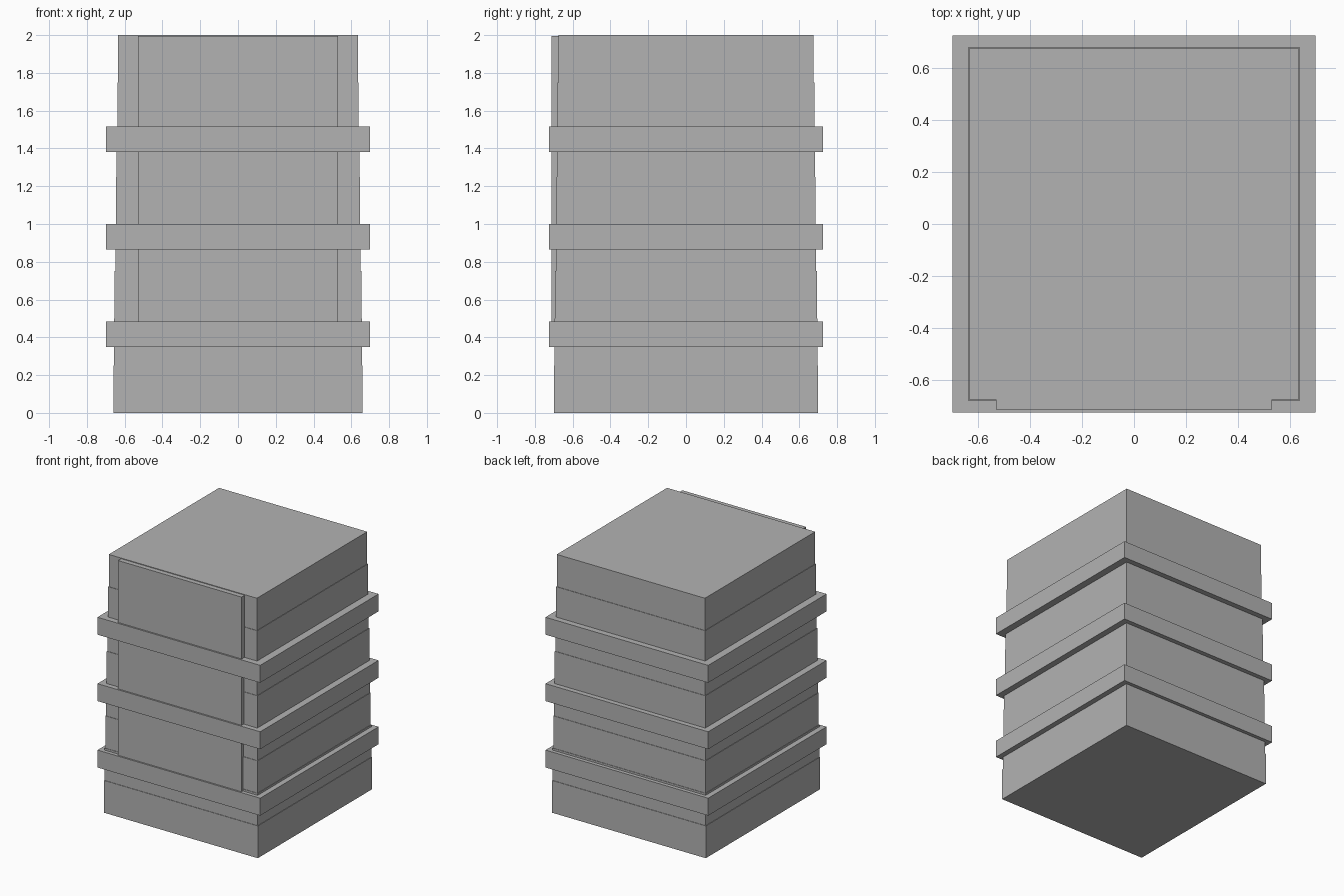
import bpy
import bmesh
from mathutils import Matrix, Vector

if "Cube" in bpy.data.objects:
    bpy.data.objects.remove(bpy.data.objects["Cube"], do_unlink=True)

# Single plain grey
GREY = (0.45, 0.45, 0.45, 1.0)
grey = bpy.data.materials.new("plain_grey")
grey.use_nodes = True
grey.diffuse_color = GREY
grey.node_tree.nodes["Principled BSDF"].inputs["Base Color"].default_value = GREY


def box(name, half_x, y_min, y_max, z_min, z_max):
    """Flat-faced box, symmetric in x."""
    bm = bmesh.new()
    size = Vector((half_x * 2, y_max - y_min, z_max - z_min))
    centre = Vector((0, (y_min + y_max) / 2, (z_min + z_max) / 2))
    bmesh.ops.create_cube(bm, size=1, matrix=Matrix.LocRotScale(centre, None, size))
    mesh = bpy.data.meshes.new(name)
    bm.to_mesh(mesh)
    bm.free()
    mesh.materials.append(grey)
    obj = bpy.data.objects.new(name, mesh)
    bpy.context.collection.objects.link(obj)
    return obj


# Body: one stepped solid, each layer a hair narrower than the one below
LAYERS = 8
HEIGHT = 2.0 / LAYERS
STEP = 0.0035


def stepped_body():
    bm = bmesh.new()
    rings = []
    for i in range(LAYERS):
        hx, hy = 0.66 - STEP * i, 0.70 - STEP * i
        for z in (i * HEIGHT, (i + 1) * HEIGHT):
            rings.append([bm.verts.new((sx * hx, sy * hy, z))
                          for sx, sy in ((-1, -1), (1, -1), (1, 1), (-1, 1))])
    for low, high in zip(rings, rings[1:]):
        for k in range(4):
            n = (k + 1) % 4
            bm.faces.new((low[k], low[n], high[n], high[k]))
    bm.faces.new(rings[0][::-1])
    bm.faces.new(rings[-1])
    mesh = bpy.data.meshes.new("body")
    bm.to_mesh(mesh)
    bm.free()
    mesh.materials.append(grey)
    bpy.context.collection.objects.link(bpy.data.objects.new("body", mesh))


stepped_body()

# Raised front panel, ending inside the lowest band
box("front_panel", 0.53, -0.713, -0.66, 0.42, 1.995)

# Three surrounding bands
for label, z in (("lower", 0.35), ("middle", 0.865), ("upper", 1.38)):
    box(label + "_band", 0.698, -0.725, 0.725, z, z + 0.135)
